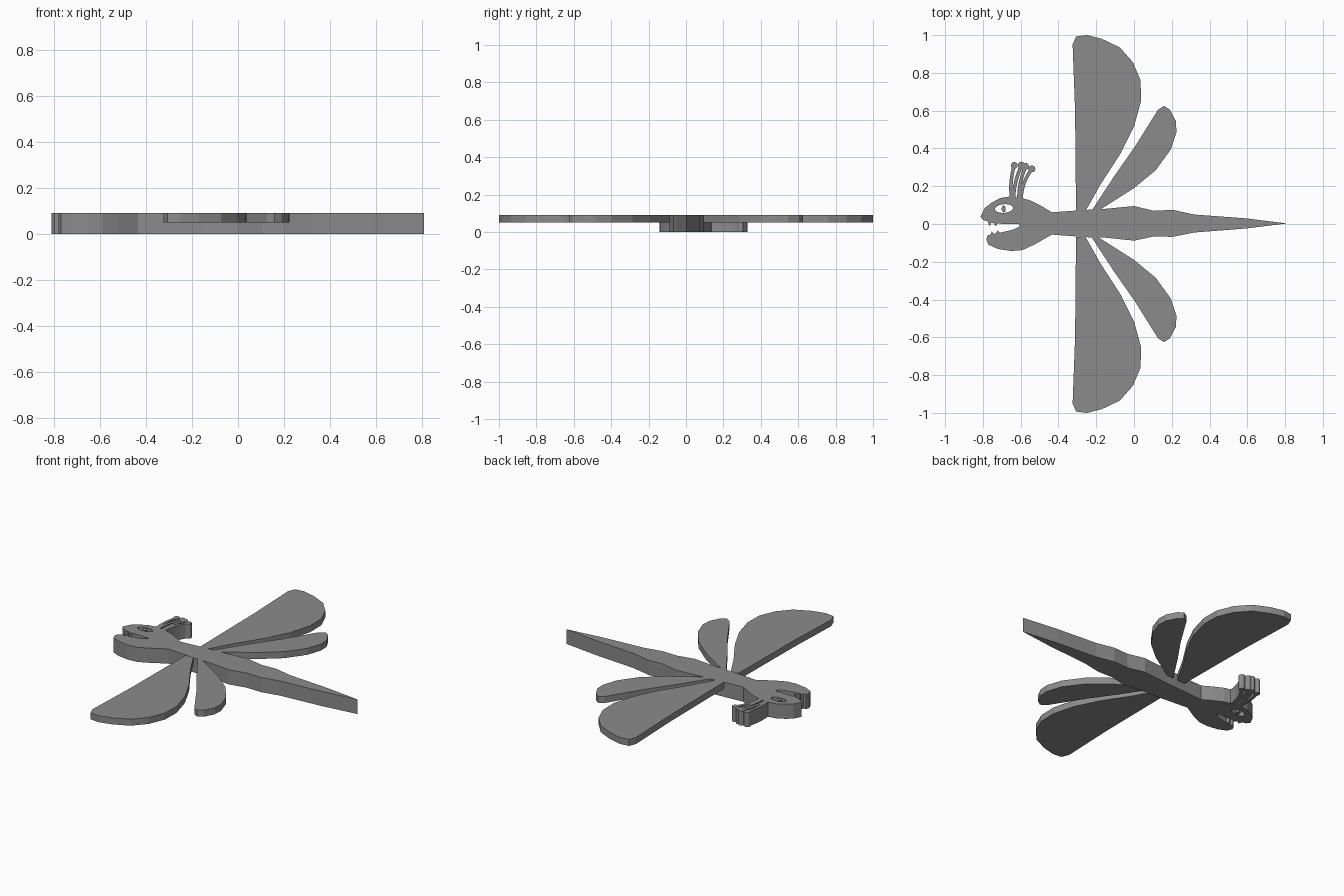
import bpy
import math

if "Cube" in bpy.data.objects:
    bpy.data.objects.remove(bpy.data.objects["Cube"])

TOP = 0.09

# Dark grey finish
grey = bpy.data.materials.new("dark_grey")
grey.diffuse_color = (0.26, 0.26, 0.26, 1)
grey.use_nodes = True
grey.node_tree.nodes["Principled BSDF"].inputs["Base Color"].default_value = grey.diffuse_color


def plate(name, outlines, z0, z1):
    """Flat plate cut from closed outlines; nested outlines become holes."""
    cu = bpy.data.curves.new(name, 'CURVE')
    cu.dimensions = '2D'
    cu.fill_mode = 'BOTH'
    cu.extrude = (z1 - z0) / 2
    for pts in outlines:
        sp = cu.splines.new('POLY')
        sp.points.add(len(pts) - 1)
        for p, (x, y) in zip(sp.points, pts):
            p.co = (x, y, 0, 1)
        sp.use_cyclic_u = True
    cu.materials.append(grey)
    ob = bpy.data.objects.new(name, cu)
    bpy.context.collection.objects.link(ob)
    ob.location.z = (z0 + z1) / 2
    bpy.ops.object.select_all(action='DESELECT')
    ob.select_set(True)
    bpy.context.view_layer.objects.active = ob
    bpy.ops.object.convert(target='MESH')
    bpy.ops.object.shade_flat()
    return ob


def ellipse(cx, cy, rx, ry, n=20, tilt=0.0):
    pts = []
    for i in range(n):
        a = 2 * math.pi * i / n
        x, y = rx * math.cos(a), ry * math.sin(a)
        pts.append((cx + x * math.cos(tilt) - y * math.sin(tilt),
                    cy + x * math.sin(tilt) + y * math.cos(tilt)))
    return pts


def stalk(p0, p1, p2, w=0.008, knob=0.018, n=8):
    """Outline of a bent strand with a round knob at its end."""
    left, right = [], []
    for i in range(n):
        t = i / n
        x, y = ((1 - t) ** 2 * a + 2 * t * (1 - t) * b + t * t * c
                for a, b, c in zip(p0, p1, p2))
        dx, dy = (2 * (1 - t) * (b - a) + 2 * t * (c - b)
                  for a, b, c in zip(p0, p1, p2))
        d = math.hypot(dx, dy)
        left.append((x - dy / d * w, y + dx / d * w))
        right.append((x + dy / d * w, y - dx / d * w))
    end = math.atan2(p2[1] - p1[1], p2[0] - p1[0])
    arc = [(p2[0] + knob * math.cos(end + a), p2[1] + knob * math.sin(end + a))
           for a in [math.radians(140 - 28 * k) for k in range(11)]]
    return left + arc + right[::-1]


# Body with head, open mouth and tail
upper = [(0.81, 0.003), (0.59, 0.03), (0.32, 0.05), (0.205, 0.075), (0.105, 0.07),
         (0.0, 0.095), (-0.155, 0.08), (-0.25, 0.075), (-0.435, 0.062), (-0.49, 0.095),
         (-0.55, 0.125), (-0.605, 0.14), (-0.66, 0.145), (-0.71, 0.137), (-0.755, 0.112),
         (-0.79, 0.085), (-0.813, 0.04)]
mouth = [(-0.80, 0.022), (-0.775, 0.014), (-0.765, -0.012), (-0.755, 0.008), (-0.742, 0.003),
         (-0.732, -0.012), (-0.722, 0.002), (-0.67, 0.0), (-0.61, 0.0), (-0.605, -0.012),
         (-0.64, -0.03), (-0.71, -0.046), (-0.722, -0.034), (-0.732, -0.05),
         (-0.745, -0.052), (-0.752, -0.038), (-0.76, -0.056), (-0.775, -0.06)]
lower = [(-0.782, -0.08), (-0.77, -0.11), (-0.72, -0.132), (-0.65, -0.143), (-0.59, -0.138),
         (-0.52, -0.105), (-0.435, -0.056), (-0.25, -0.07), (-0.155, -0.072), (0.0, -0.088),
         (0.105, -0.066), (0.205, -0.068), (0.32, -0.045), (0.59, -0.024)]
plate("body", [upper + mouth + lower,
               ellipse(-0.688, 0.082, 0.048, 0.023, 20, 0.08)], 0, TOP)

# Pupil standing in the eye opening
plate("pupil", [ellipse(-0.69, 0.08, 0.011, 0.018, 12)], 0, TOP)

# Antenna strands on top of the head
strands = [((-0.648, 0.135), (-0.66, 0.22), (-0.634, 0.31)),
           ((-0.638, 0.135), (-0.635, 0.22), (-0.596, 0.312)),
           ((-0.61, 0.13), (-0.61, 0.22), (-0.574, 0.305)),
           ((-0.598, 0.13), (-0.595, 0.22), (-0.54, 0.292))]
for i, s in enumerate(strands):
    plate(f"antenna_{i + 1}", [stalk(*s, w=0.009)], 0, TOP)

# Thin wings, mirrored left and right
front_wing = [(-0.307, 0.07), (-0.312, 0.6), (-0.325, 0.95), (-0.307, 0.993), (-0.25, 1.0),
              (-0.17, 0.98), (-0.075, 0.935), (-0.006, 0.857), (0.035, 0.76),
              (0.037, 0.65), (0.0, 0.515), (-0.07, 0.375), (-0.18, 0.205), (-0.255, 0.07)]
rear_wing = [(-0.225, 0.07), (-0.1, 0.26), (0.005, 0.41), (0.127, 0.605), (0.16, 0.625),
             (0.19, 0.605), (0.222, 0.545), (0.225, 0.485), (0.195, 0.395),
             (0.115, 0.285), (0.0, 0.19), (-0.165, 0.085), (-0.19, 0.07)]
for side, s in (("left", 1), ("right", -1)):
    for name, pts in (("front_wing", front_wing), ("rear_wing", rear_wing)):
        plate(f"{name}_{side}", [[(x, s * y) for x, y in pts]], 0.05, TOP)
